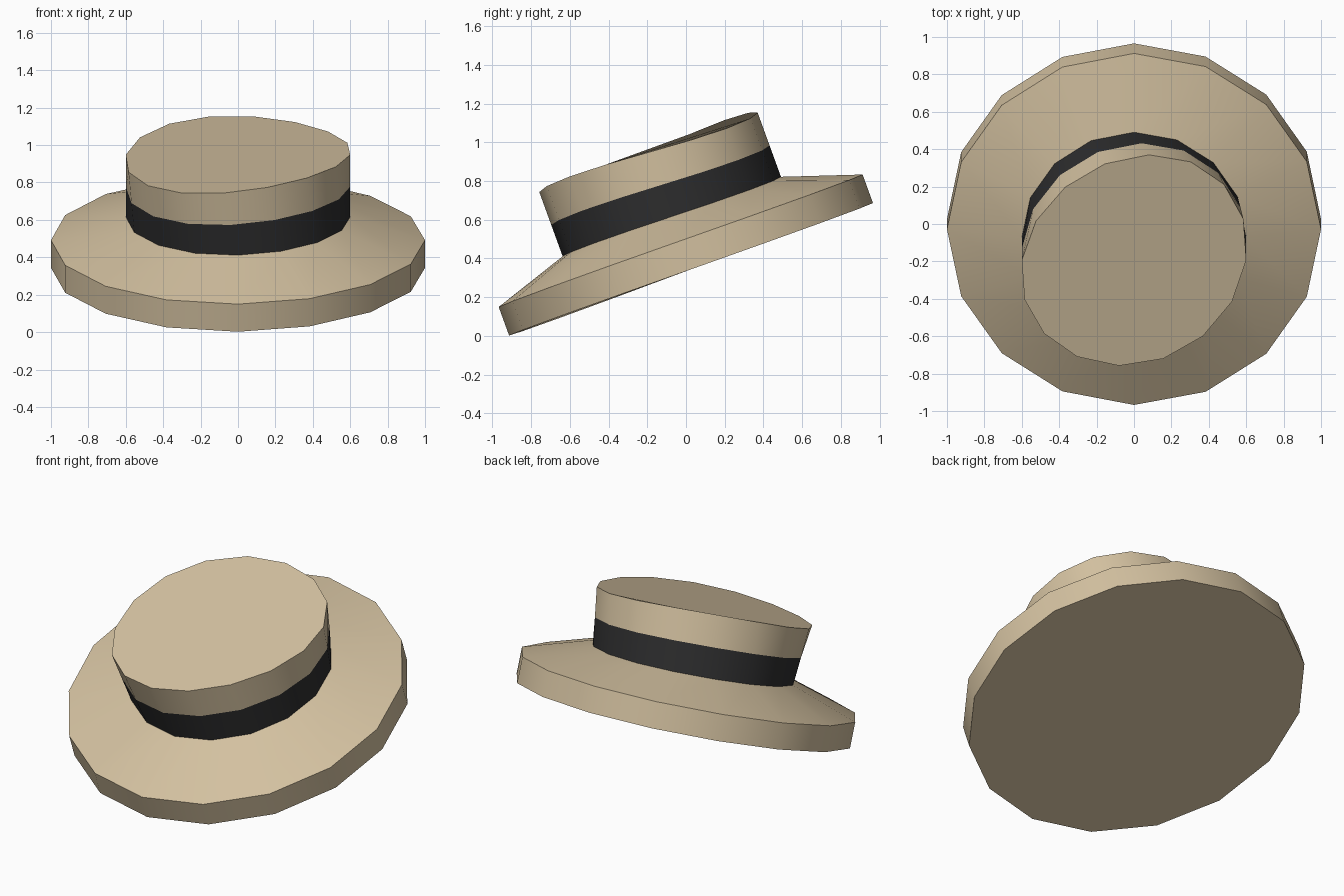
import bpy, bmesh, math
from mathutils import Matrix

if "Cube" in bpy.data.objects:
    bpy.data.objects.remove(bpy.data.objects["Cube"])

SIDES = 16
TILT = Matrix.Translation((0, 0.026, 0.344)) @ Matrix.Rotation(math.radians(20), 4, 'X')


def material(name, rgb):
    m = bpy.data.materials.new(name)
    m.diffuse_color = (*rgb, 1)
    m.use_nodes = True
    m.node_tree.nodes["Principled BSDF"].inputs["Base Color"].default_value = m.diffuse_color
    return m


straw = material("straw tan", (0.65, 0.53, 0.35))
ribbon = material("ribbon black", (0.026, 0.026, 0.027))


def part(name, rings, mat, cap_bottom=False, cap_top=False):
    """Loft rings of (radius, height, sideways lean, warp) and tilt the result."""
    bm = bmesh.new()
    loops = []
    for r, h, lean, warp in rings:
        loop = []
        for k in range(SIDES):
            t = 2 * math.pi * k / SIDES
            loop.append(bm.verts.new((r * math.cos(t) + lean * math.sin(t),
                                      r * math.sin(t),
                                      h - warp * math.sin(2 * t))))
        loops.append(loop)
    for a, b in zip(loops, loops[1:]):
        for k in range(SIDES):
            n = (k + 1) % SIDES
            bm.faces.new((a[k], a[n], b[n], b[k]))
    if cap_bottom:
        bm.faces.new(loops[0][::-1])
    if cap_top:
        bm.faces.new(loops[-1])
    bm.transform(TILT)
    me = bpy.data.meshes.new(name)
    bm.to_mesh(me)
    bm.free()
    me.materials.append(mat)
    ob = bpy.data.objects.new(name, me)
    bpy.context.collection.objects.link(ob)
    bpy.ops.object.select_all(action='DESELECT')
    ob.select_set(True)
    bpy.context.view_layer.objects.active = ob
    bpy.ops.object.shade_smooth_by_angle(angle=math.radians(30))


# Shared seams
brim_seam = (0.6, 0.29, 0.0, 0.008)
band_seam = (0.6, 0.462, 0.04, 0.015)

# Thick brim with a sloping upper side and flat underside
part("brim", [(1, 0, 0, 0.004), (1, 0.157, 0, 0.005), brim_seam], straw, cap_bottom=True)
# Dark ribbon around the crown base
part("hat_band", [brim_seam, band_seam], ribbon)
# Slightly twisted crown with a flat top
part("crown", [band_seam, (0.6, 0.643, 0.08, 0.022)], straw, cap_top=True)
